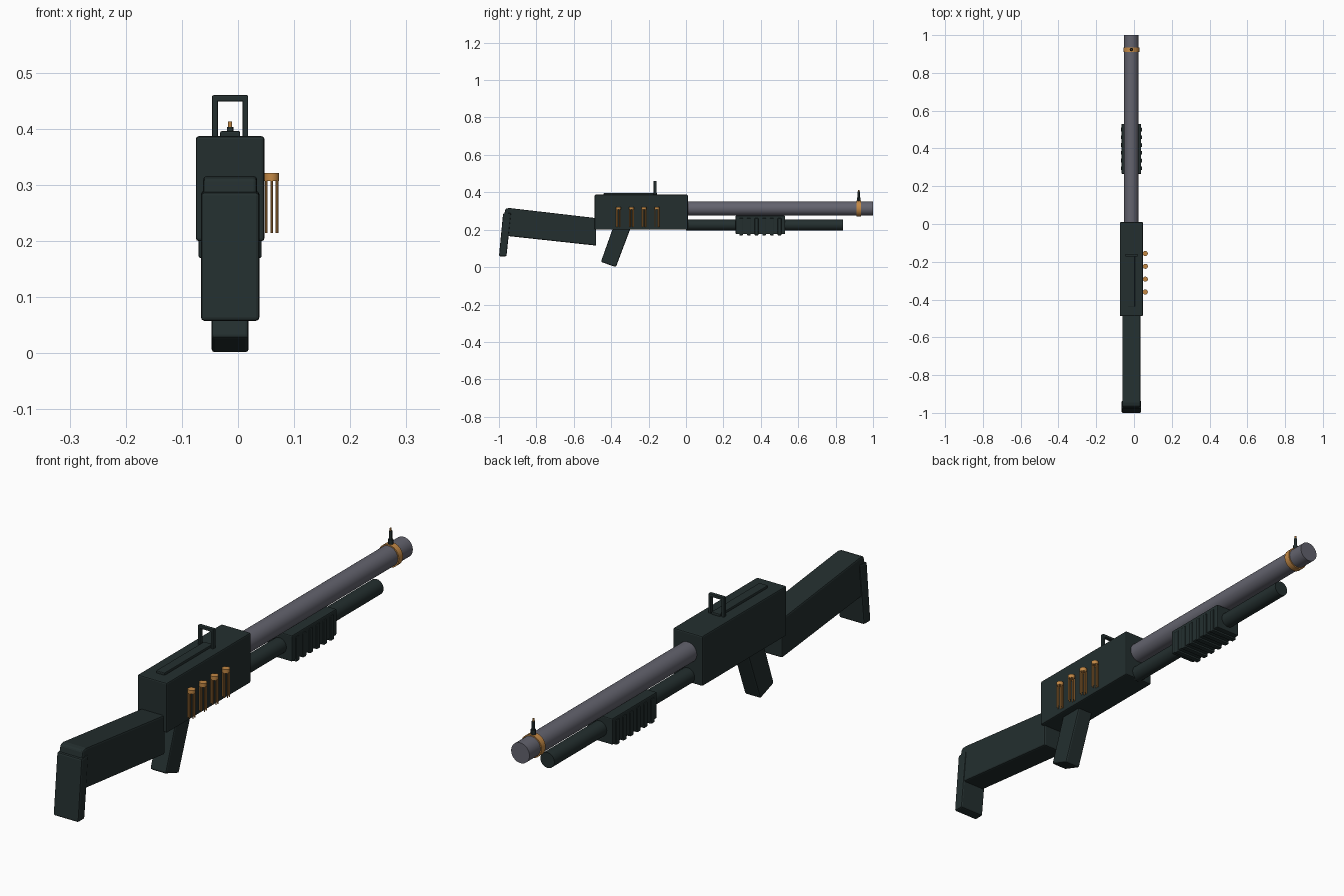
import bpy, bmesh, math
from mathutils import Matrix, Vector

if "Cube" in bpy.data.objects:
    bpy.data.objects.remove(bpy.data.objects["Cube"])

CX = -0.014  # centre line of the body


def material(name, rgb):
    m = bpy.data.materials.new(name)
    m.use_nodes = True
    m.diffuse_color = (*rgb, 1)
    m.node_tree.nodes["Principled BSDF"].inputs["Base Color"].default_value = (*rgb, 1)
    return m


dark = material("dark_green_black", (0.017, 0.028, 0.028))
steel = material("steel_grey", (0.125, 0.125, 0.155))
brass = material("brass_orange", (0.55, 0.25, 0.06))


def finish(name, bm, mat, bevel=0, smooth=False):
    bmesh.ops.recalc_face_normals(bm, faces=bm.faces)
    mesh = bpy.data.meshes.new(name)
    bm.to_mesh(mesh)
    bm.free()
    mesh.materials.append(mat)
    ob = bpy.data.objects.new(name, mesh)
    bpy.context.collection.objects.link(ob)
    if bevel:
        mod = ob.modifiers.new("Bevel", "BEVEL")
        mod.width, mod.segments = bevel, 2
    if smooth:
        bpy.ops.object.select_all(action="DESELECT")
        ob.select_set(True)
        bpy.context.view_layer.objects.active = ob
        bpy.ops.object.shade_smooth_by_angle()
    return ob


def add_box(bm, lo, hi):
    lo, hi = Vector(lo), Vector(hi)
    mat = Matrix.Translation((lo + hi) / 2) @ Matrix.Diagonal((*(hi - lo), 1))
    bmesh.ops.create_cube(bm, size=1, matrix=mat)


def box(name, lo, hi, mat=dark, bevel=0.004):
    bm = bmesh.new()
    add_box(bm, lo, hi)
    return finish(name, bm, mat, bevel)


def add_rod(bm, centre, radius, length, along_y=False, sides=32):
    turn = Matrix.Rotation(math.pi / 2, 4, "X") if along_y else Matrix()
    bmesh.ops.create_cone(bm, cap_ends=True, segments=sides, radius1=radius, radius2=radius,
                          depth=length, matrix=Matrix.Translation(centre) @ turn)


def rod(name, centre, radius, length, mat, along_y=True, sides=32):
    bm = bmesh.new()
    add_rod(bm, centre, radius, length, along_y, sides)
    return finish(name, bm, mat, smooth=True)


def slab(name, outline, half_width, bevel=0.006):
    """Side profile in y, z made into a solid across x."""
    bm = bmesh.new()
    face = bm.faces.new([bm.verts.new((CX - half_width, y, z)) for y, z in outline])
    new = bmesh.ops.extrude_face_region(bm, geom=[face])["geom"]
    moved = [v for v in new if isinstance(v, bmesh.types.BMVert)]
    bmesh.ops.translate(bm, verts=moved, vec=(2 * half_width, 0, 0))
    return finish(name, bm, dark, bevel)


# Receiver with a raised top rail
box("receiver", (-0.075, -0.488, 0.2), (0.047, 0.01, 0.387), bevel=0.005)
box("top_rail", (CX - 0.018, -0.44, 0.38), (CX + 0.018, -0.155, 0.396), bevel=0.003)

# Stock, butt plate and grip
slab("stock", [(-0.48, 0.115), (-0.48, 0.262), (-0.945, 0.316), (-0.965, 0.312),
               (-0.975, 0.27), (-0.96, 0.167)], 0.048)
slab("butt_plate", [(-0.935, 0.29), (-0.978, 0.287), (-1.0, 0.058), (-0.96, 0.058)], 0.052)
slab("grip", [(-0.385, 0.225), (-0.455, 0.028), (-0.375, 0.0), (-0.29, 0.225)], 0.033)

# Barrel, its band and the lower tube
rod("barrel", (CX, 0.5, 0.313), 0.038, 1.0, steel)
rod("barrel_band", (CX, 0.923, 0.313), 0.0425, 0.024, brass)
rod("lower_tube", (CX, 0.42, 0.225), 0.029, 0.84, dark)

# Ribbed fore grip
box("fore_grip", (CX - 0.052, 0.265, 0.177), (CX + 0.052, 0.53, 0.275))
ribs = bmesh.new()
for i in range(6):
    y = 0.295 + i * 0.041
    add_box(ribs, (CX - 0.056, y - 0.01, 0.17), (CX + 0.056, y + 0.01, 0.262))
finish("fore_grip_ribs", ribs, dark, 0.003)

# Front sight post with a bright tip
rod("front_sight_base", (CX, 0.923, 0.362), 0.009, 0.02, dark, False, 12)
rod("front_sight_post", (CX, 0.923, 0.38), 0.006, 0.046, dark, False, 12)
rod("front_sight_tip", (CX, 0.923, 0.408), 0.0035, 0.011, brass, False, 12)

# Rear sight frame
for side, word in ((1, "left"), (-1, "right")):
    x = CX + side * 0.027
    box("rear_sight_post_" + word, (x - 0.005, -0.173, 0.385), (x + 0.005, -0.158, 0.455), bevel=0.002)
box("rear_sight_bar", (CX - 0.032, -0.173, 0.449), (CX + 0.032, -0.158, 0.46), bevel=0.002)

# Side shells: a round head over a ring of slim rods
for i in range(4):
    y = -0.36 + i * 0.068
    bm = bmesh.new()
    add_rod(bm, (0.06, y, 0.314), 0.0135, 0.014, sides=16)
    for k in range(6):
        a = math.pi / 2 + k * math.pi / 3
        add_rod(bm, (0.06 + 0.011 * math.cos(a), y + 0.011 * math.sin(a), 0.262), 0.0024, 0.095, sides=8)
    finish(f"shell_{i + 1}", bm, brass, smooth=True)
